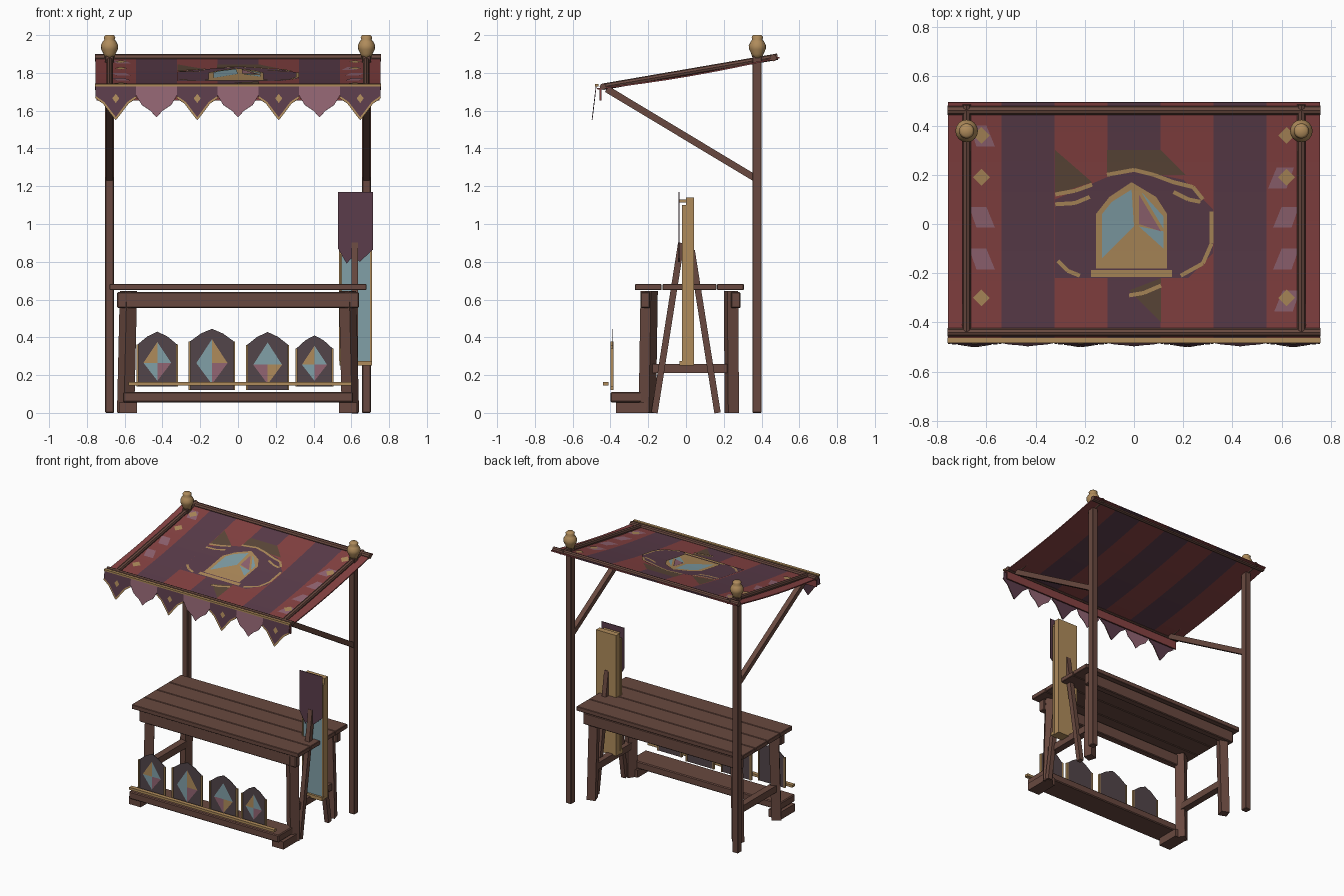
import bpy, bmesh, math
from mathutils import Vector

cube = bpy.data.objects.get("Cube")
if cube:
    bpy.data.objects.remove(cube, do_unlink=True)


def material(name, r, g, b):
    m = bpy.data.materials.new(name)
    m.use_nodes = True
    m.diffuse_color = (r, g, b, 1)
    m.node_tree.nodes["Principled BSDF"].inputs["Base Color"].default_value = (r, g, b, 1)
    return m


WOOD = material("brown wood", .14, .066, .05)
BRASS = material("old gold", .43, .26, .105)
RED = material("faded red", .24, .055, .055)
PURPLE = material("dull purple", .105, .046, .07)
MAUVE = material("mauve", .29, .13, .17)
TEAL = material("pale teal", .22, .35, .39)
SLATE = material("dark slate", .085, .06, .068)
OLIVE = material("olive brown", .11, .066, .042)


def finish(name, bm, *mats):
    me = bpy.data.meshes.new(name)
    bm.to_mesh(me)
    bm.free()
    for m in mats:
        me.materials.append(m)
    ob = bpy.data.objects.new(name, me)
    bpy.context.collection.objects.link(ob)
    return ob


def thicken(ob, t, offset=0):
    mod = ob.modifiers.new("thickness", "SOLIDIFY")
    mod.thickness, mod.offset = t, offset
    return ob


def box(name, x, y, z, mat, bevel=0):
    """Box from three (low, high) ranges."""
    bm = bmesh.new()
    bmesh.ops.create_cube(bm, size=1)
    for v in bm.verts:
        v.co = [(lo + hi) / 2 + c * (hi - lo) for c, (lo, hi) in zip(v.co, (x, y, z))]
    if bevel:
        bmesh.ops.bevel(bm, geom=bm.edges[:], offset=bevel, segments=1, affect="EDGES")
    return finish(name, bm, mat)


def beam(name, a, b, w, mat=WOOD, sides=4):
    """Straight bar between two points."""
    a, b = Vector(a), Vector(b)
    bm = bmesh.new()
    radius = w / math.sqrt(2) if sides == 4 else w / 2
    bmesh.ops.create_cone(bm, cap_ends=True, segments=sides, radius1=radius,
                          radius2=radius, depth=(b - a).length)
    turn = math.pi / 4 if sides == 4 else 0
    q = (b - a).to_track_quat("Z", "Y").to_matrix()
    for v in bm.verts:
        c, s = math.cos(turn), math.sin(turn)
        p = Vector((v.co.x * c - v.co.y * s, v.co.x * s + v.co.y * c, v.co.z))
        v.co = q @ p + (a + b) / 2
    return finish(name, bm, mat)


def sheet(name, polys, place, mat, cuts=()):
    """Flat polygons in 2D, cut along rows and then placed in space."""
    bm = bmesh.new()
    for pts in polys:
        bm.faces.new([bm.verts.new((u, v, 0)) for u, v in pts])
    for c in cuts:
        bmesh.ops.bisect_plane(bm, geom=bm.verts[:] + bm.edges[:] + bm.faces[:],
                               plane_co=(0, c, 0), plane_no=(0, 1, 0))
    bmesh.ops.recalc_face_normals(bm, faces=bm.faces[:])
    for v in bm.verts:
        v.co = place(v.co.x, v.co.y)
    return finish(name, bm, mat)


def ribbon(points, w):
    """Quads following a polyline."""
    quads = []
    for a, b in zip(points, points[1:]):
        d = (Vector(b) - Vector(a)).normalized() * w / 2
        quads.append([(a[0] - d.y, a[1] + d.x), (a[0] + d.y, a[1] - d.x),
                      (b[0] + d.y, b[1] - d.x), (b[0] - d.y, b[1] + d.x)])
    return quads


def diamond(x, y, w, h):
    return [(x - w, y), (x, y - h), (x + w, y), (x, y + h)]


# Posts, finials, braces and roof ribs
def roof(y):
    return 1.725 + (y + .45) * .172


for side, s in (("right", -1), ("left", 1)):
    x = .68 * s
    box(side + "_post", (x - .023, x + .023), (.352, .4), (0, 1.89), WOOD, .004)
    beam(side + "_brace", (x, .37, 1.24), (x, -.42, 1.715), .036)
    beam(side + "_roof_rib", (x, -.44, roof(-.44)), (x, .485, roof(.485)), .034, sides=8)
    bm = bmesh.new()
    profile = [(0, 1.88), (.026, 1.88), (.032, 1.9), (.044, 1.925), (.046, 1.945),
               (.036, 1.965), (.027, 1.977), (.031, 1.99), (.022, 2), (0, 2)]
    vs = [bm.verts.new((r, 0, z)) for r, z in profile]
    es = [bm.edges.new(p) for p in zip(vs, vs[1:])]
    bmesh.ops.spin(bm, geom=vs + es, axis=(0, 0, 1), cent=(0, 0, 0), angle=math.tau, steps=16)
    bmesh.ops.remove_doubles(bm, verts=bm.verts, dist=.0005)
    bmesh.ops.recalc_face_normals(bm, faces=bm.faces[:])
    for f in bm.faces:
        f.smooth = True
    finial = finish(side + "_finial", bm, BRASS)
    finial.location = (x, .378, 0)
beam("rear_roof_bar", (-.757, .462, 1.88), (.757, .462, 1.88), .038, sides=8)
beam("front_roof_bar", (-.757, -.44, 1.727), (.757, -.44, 1.727), .034, sides=8)

# Striped canopy with a gentle sag
ROWS = [-.47 + .965 * i / 8 for i in range(9)]
HEIGHTS = [roof(y) - .006 - .014 * math.sin(math.pi * i / 8) for i, y in enumerate(ROWS)]


def cloth(lift):
    def place(x, y):
        t = min(max((y - ROWS[0]) / (ROWS[1] - ROWS[0]), 0), 7.999)
        i = int(t)
        return (x, y, HEIGHTS[i] + (HEIGHTS[i + 1] - HEIGHTS[i]) * (t - i) + lift)
    return place


STRIPE = 1.51 / 7
stripes = [[(x, ROWS[0]), (x + STRIPE, ROWS[0]), (x + STRIPE, ROWS[-1]), (x, ROWS[-1])]
           for x in (-.755 + STRIPE * i for i in range(7))]
canopy = sheet("canopy", stripes, cloth(0), RED, ROWS[1:-1])
canopy.data.materials.append(PURPLE)
for p in canopy.data.polygons:
    p.material_index = int((p.center.x + .755) / STRIPE) % 2
thicken(canopy, .008)


# Painted canopy emblem
def decal(name, polys, level, mat):
    return sheet(name, polys, cloth(.0055 + .002 * level), mat, ROWS[1:-1])


decal("emblem_shadow", [[(-.32, .3), (-.17, .17), (-.32, .12)],
                        [(-.11, .3), (.11, .3), (.21, .2), (-.11, .2)],
                        [(-.02, -.27), (.11, -.4), (.11, -.22)]], 0, OLIVE)
decal("emblem_ground", [[(-.32, -.22), (.22, -.22), (.32, -.12), (.32, .06), (.2, .18),
                         (0, .22), (-.11, .19), (-.32, .1)]], 1, PURPLE)
scrolls = [[(-.32, .12), (-.24, .135), (-.17, .16)], [(-.32, .08), (-.24, .085), (-.18, .11)],
           [(-.11, .2), (0, .22), (.08, .2), (.16, .17), (.24, .15), (.28, .1)],
           [(.16, .13), (.22, .1), (.27, .09)],
           [(.315, .05), (.315, -.08), (.28, -.16), (.19, -.21)],
           [(-.31, -.15), (-.27, -.19), (-.22, -.21)], [(-.02, -.29), (.04, -.28), (.11, -.25)]]
decal("emblem_scrolls", [q for s in scrolls for q in ribbon(s, .016)], 2, BRASS)
decal("emblem_arch", [[(-.155, -.18), (.135, -.18), (.135, .04), (.09, .11), (-.01, .17),
                       (-.1, .11), (-.155, .04)],
                      [(-.175, -.215), (.155, -.215), (.155, -.187), (-.175, -.187)]], 3, BRASS)
decal("emblem_teal_panes", [[(-.13, -.14), (0, -.01), (-.01, .14), (-.09, .09), (-.13, .04)],
                            [(.02, -.01), (.12, -.1), (.12, -.03)],
                            [(.03, .13), (.12, .03), (.12, -.02)]], 4, TEAL)
decal("emblem_mauve_pane", [[(.02, .12), (.02, 0), (.11, -.03)]], 5, MAUVE)
slants = [[(s * (.565 + k), y - .045), (s * (.64 + k), y - .045), (s * (.67 + k), y + .04),
           (s * (.6 + k), y + .04)] for s, y, k in
          ((-1, .36, 0), (-1, .03, 0), (-1, -.14, 0), (1, .19, -.02), (1, .03, 0),
           (1, -.14, 0), (1, -.31, .005))]
decal("canopy_mauve_slants", slants, 0, MAUVE)
decal("canopy_gold_diamonds", [diamond(s * .62, y, .034, .034)
                               for s in (-1, 1) for y in (.36, .19, -.3)], 1, BRASS)


# Pennant valance
def hang(lift):
    return lambda x, z: (x, -.475 - .12 * (1.735 - z) - lift, z)


half = STRIPE / 2
for i in range(7):
    cx = -.755 + STRIPE * (i + .5)
    if i % 2:
        pts = [(-1, 1.735), (1, 1.735), (1, 1.68), (.72, 1.63), (.3, 1.6), (0, 1.565),
               (-.3, 1.6), (-.72, 1.63), (-1, 1.68)]
    else:
        pts = [(-1, 1.735), (1, 1.735), (1, 1.665), (.6, 1.635), (0, 1.55), (-.6, 1.635),
               (-1, 1.665)]
        hem = [(cx + u * half, z + .007) for u, z in pts[2:]]
        sheet("pennant_hem", ribbon(hem, .011), hang(.004), BRASS)
        sheet("pennant_diamond", [diamond(cx, 1.665, .019, .024)], hang(.004), BRASS)
    pennant = sheet("pennant", [[(cx + u * half, z) for u, z in pts]], hang(0),
                    MAUVE if i % 2 else PURPLE)
    thicken(pennant, .004)
box("inner_valance", (-.75, .75), (-.457, -.447), (1.655, 1.72), RED)
box("valance_trim", (-.757, .757), (-.483, -.462), (1.728, 1.74), BRASS)

# Table
for i in range(4):
    y = -.27 + i * .145
    box("table_plank", (-.68, .68), (y, y + .141), (.65, .682), WOOD, .003)
box("front_apron", (-.64, .64), (-.24, -.19), (.555, .64), WOOD, .005)
box("rear_apron", (-.64, .64), (.238, .288), (.555, .64), WOOD, .005)
for s in (-1, 1):
    beam("front_leg", (s * .595, -.205, 0), (s * .58, -.195, .645), .066)
    beam("rear_leg", (s * .595, .243, 0), (s * .58, .238, .645), .06)
    beam("side_stretcher", (s * .59, -.2, .235), (s * .59, .24, .235), .05)
    box("shelf_foot", sorted((s * .535, s * .63)), (-.37, -.2), (0, .056), WOOD)

# Display shelf with small faceted panels
box("low_shelf", (-.61, .61), (-.4, -.22), (.056, .11), WOOD, .006)
box("shelf_rail", (-.58, .6), (-.44, -.41), (.145, .163), BRASS)
panels = [(-.427, .105, .14, .43, (BRASS, TEAL, TEAL, MAUVE)),
          (-.138, .118, .122, .445, (TEAL, BRASS, TEAL, MAUVE)),
          (.157, .109, .122, .428, (TEAL, TEAL, MAUVE, BRASS)),
          (.405, .095, .14, .41, (BRASS, TEAL, TEAL, MAUVE))]


def upright(y):
    return lambda x, z: (x, y, z)


for cx, w, z0, z1, hues in panels:
    sh = z1 - .068
    thicken(sheet("small_panel", [[(cx - w, z0), (cx + w, z0), (cx + w, sh), (cx + w * .5, z1 - .025),
                                   (cx, z1), (cx - w * .5, z1 - .025), (cx - w, sh)]],
                  upright(-.39), SLATE), .004)
    for s in (-1, 1):
        box("panel_edge", (cx + s * w - .005, cx + s * w + .005), (-.4, -.384), (z0, sh), BRASS)
    mid, r = (z0 + z1) / 2 - .02, w * .7
    tips = [(cx - r, mid), (cx, z1 - .055), (cx + r, mid), (cx, z0 + .03)]
    for (a, b), hue in zip(((0, 1), (1, 2), (3, 0), (2, 3)), hues):
        sheet("panel_facet", [[tips[a], tips[b], (cx, mid)]], upright(-.395), hue)

# Tall panel on its trestle
box("tall_board", (.54, .705), (0, .042), (.25, 1.14), BRASS)
box("tall_pane", (.547, .7), (-.018, -.004), (.27, 1.1), TEAL)
box("tall_pane_sill", (.537, .71), (-.034, 0), (.25, .275), BRASS)
for x in (.541, .704):
    box("pane_edge", (x - .005, x + .005), (-.02, 0), (.275, 1.1), BRASS)
drape = [(.53, 1.17), (.715, 1.17), (.715, .865), (.645, .8), (.61, .83), (.575, .79), (.53, .87)]
thicken(sheet("draped_cloth", [drape], upright(-.036), PURPLE), .005)
box("cloth_hanger", (.56, .69), (-.034, 0), (1.115, 1.13), BRASS)
beam("trestle_front_leg", (.618, -.167, 0), (.618, -.025, .9), .034)
beam("trestle_rear_leg", (.618, .167, 0), (.618, .03, .86), .034)
